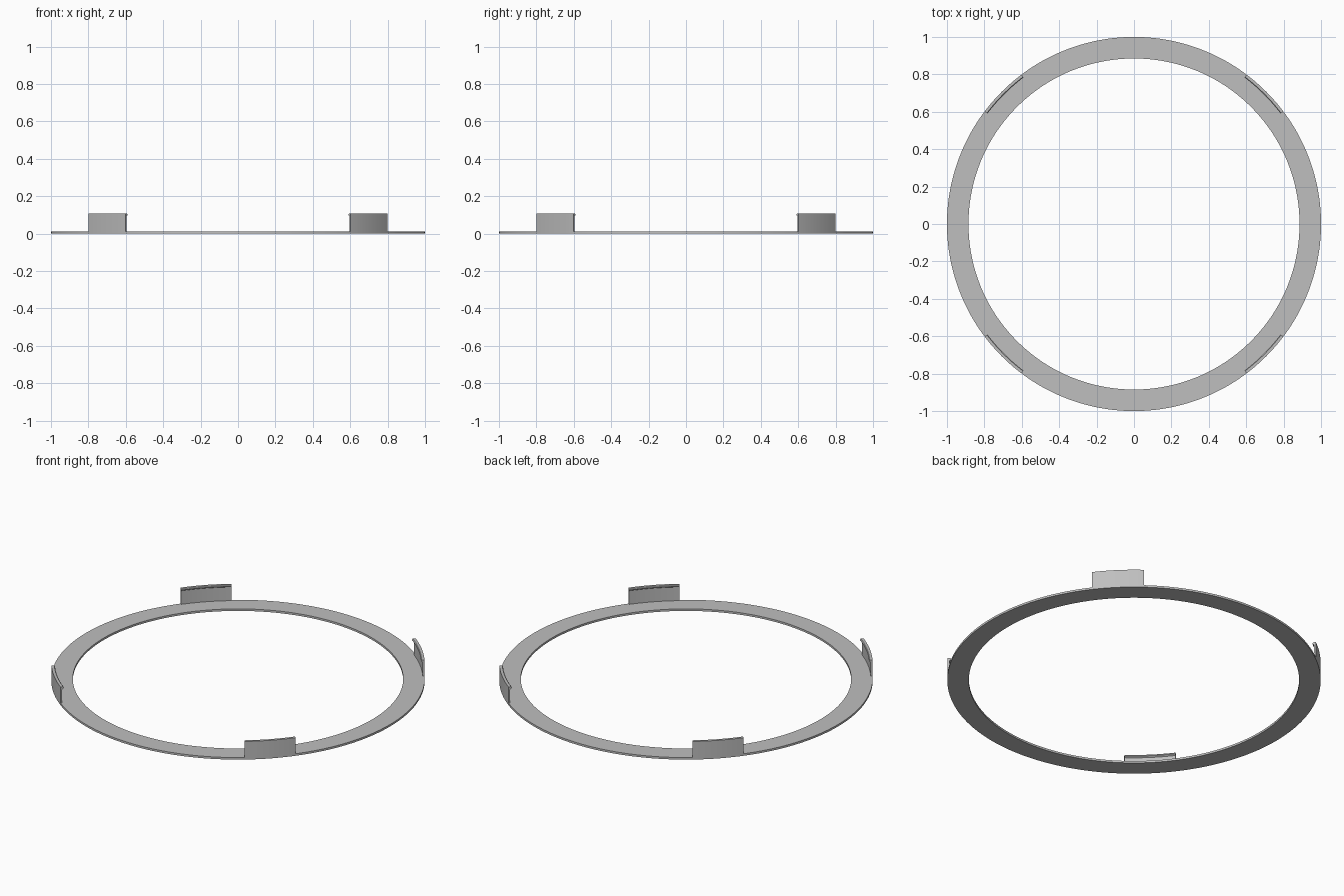
import bpy, bmesh, math

if "Cube" in bpy.data.objects:
    bpy.data.objects.remove(bpy.data.objects["Cube"])

grey = bpy.data.materials.new("plain_grey")
grey.diffuse_color = (0.52, 0.52, 0.52, 1)
grey.use_nodes = True
grey.node_tree.nodes["Principled BSDF"].inputs["Base Color"].default_value = grey.diffuse_color

RING_TOP = 0.012


def sweep(name, profile, start, end, steps):
    """Sweep an (radius, height) profile around z from start to end degrees."""
    full = end - start >= 360
    bm = bmesh.new()
    rows = []
    for i in range(steps if full else steps + 1):
        a = math.radians(start + (end - start) * i / steps)
        rows.append([bm.verts.new((r * math.cos(a), r * math.sin(a), z)) for r, z in profile])
    n = len(profile)
    for i in range(steps):
        a, b = rows[i], rows[(i + 1) % len(rows)]
        for j in range(n):
            k = (j + 1) % n
            bm.faces.new((a[j], b[j], b[k], a[k]))
    if not full:
        bm.faces.new(rows[0])
        bm.faces.new(rows[-1][::-1])
    bmesh.ops.recalc_face_normals(bm, faces=bm.faces)
    mesh = bpy.data.meshes.new(name)
    bm.to_mesh(mesh)
    bm.free()
    mesh.materials.append(grey)
    obj = bpy.data.objects.new(name, mesh)
    bpy.context.collection.objects.link(obj)
    bpy.ops.object.select_all(action='DESELECT')
    obj.select_set(True)
    bpy.context.view_layer.objects.active = obj
    bpy.ops.object.shade_smooth_by_angle(angle=math.radians(30))
    return obj


# Flat base ring
sweep("base_ring", [(0.885, 0), (1, 0), (1, RING_TOP), (0.885, RING_TOP)], 0, 360, 360)

# Four upright clips with a small inward lip at the top
clip = [(0.99, RING_TOP), (1, RING_TOP), (1, 0.107), (0.985, 0.107),
        (0.981, 0.103), (0.981, 0.098), (0.99, 0.092)]
for i, side in enumerate(("back_right", "back_left", "front_left", "front_right")):
    mid = 45 + 90 * i
    sweep("clip_" + side, clip, mid - 8, mid + 8, 16)
